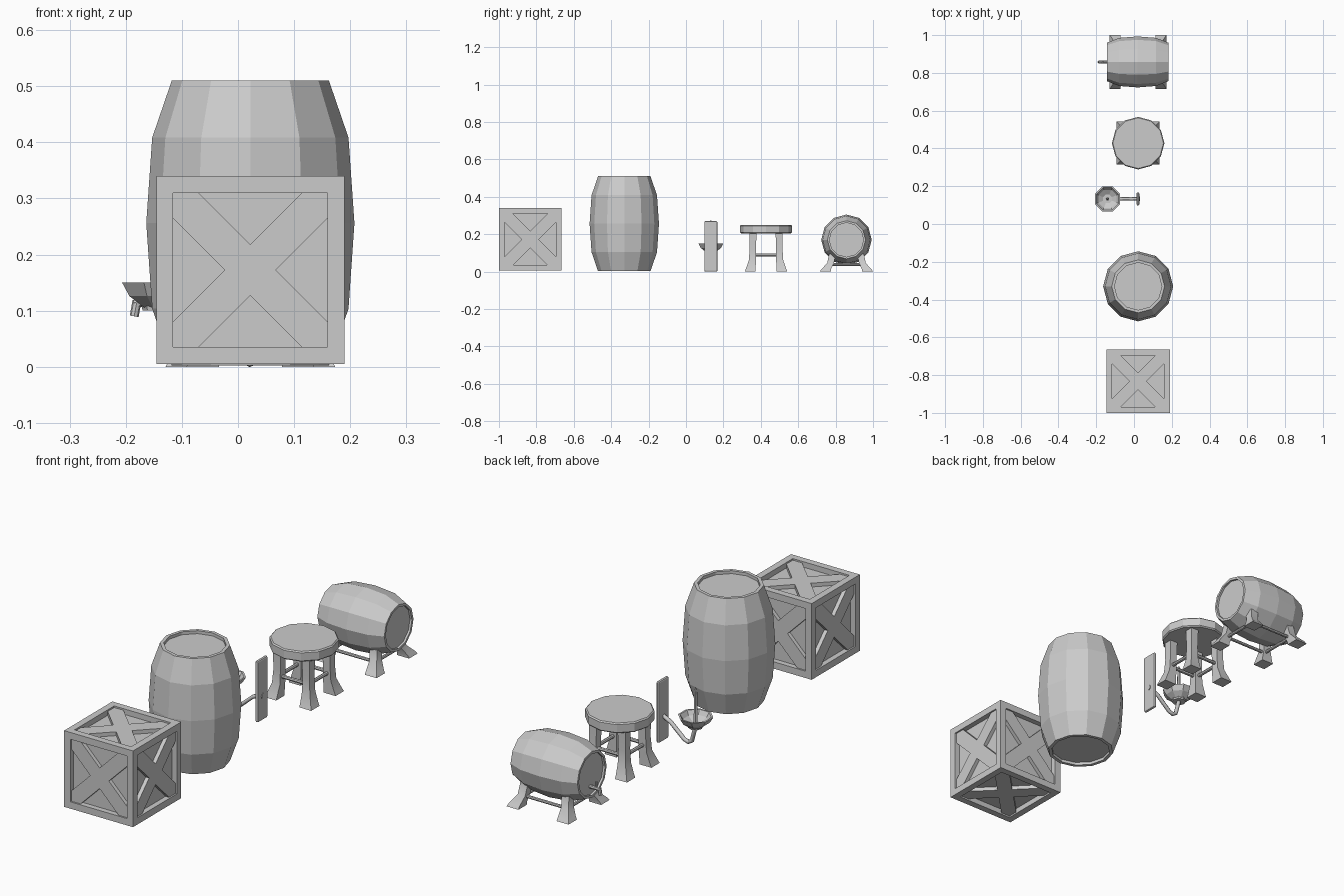
import bpy, bmesh
from math import cos, sin, pi, radians
from mathutils import Matrix, Vector

if "Cube" in bpy.data.objects:
    bpy.data.objects.remove(bpy.data.objects["Cube"])

CX = 0.022  # shared centre line of all props


def finish(name, bm, smooth=None, mat=Matrix()):
    bmesh.ops.transform(bm, matrix=mat, verts=bm.verts)
    bmesh.ops.recalc_face_normals(bm, faces=bm.faces)
    me = bpy.data.meshes.new(name)
    bm.to_mesh(me)
    bm.free()
    ob = bpy.data.objects.new(name, me)
    bpy.context.collection.objects.link(ob)
    if smooth:
        bpy.ops.object.select_all(action='DESELECT')
        ob.select_set(True)
        bpy.context.view_layer.objects.active = ob
        bpy.ops.object.shade_smooth_by_angle(angle=radians(smooth))
    return ob


def loft(name, rings, smooth=None, mat=Matrix()):
    bm = bmesh.new()
    loops = [[bm.verts.new(p) for p in r] for r in rings]
    n = len(loops[0])
    for a, b in zip(loops, loops[1:]):
        for i in range(n):
            j = (i + 1) % n
            bm.faces.new((a[i], a[j], b[j], b[i]))
    bm.faces.new(loops[0])
    bm.faces.new(loops[-1])
    return finish(name, bm, smooth, mat)


def lathe(name, profile, n, mat, turn=0.0):
    return loft(name, [[(r * cos(2 * pi * i / n + turn), r * sin(2 * pi * i / n + turn), z)
                        for i in range(n)] for r, z in profile], mat=mat)


def box(name, centre, size):
    bm = bmesh.new()
    bmesh.ops.create_cube(bm, size=1)
    return finish(name, bm, mat=Matrix.Translation(centre) @ Matrix.Diagonal((*size, 1)))


def rod(name, a, b, r, n=8):
    a, b = Vector(a), Vector(b)
    d = b - a
    return lathe(name, [(r, 0), (r, d.length)], n,
                 Matrix.Translation(a) @ d.to_track_quat('Z', 'Y').to_matrix().to_4x4())


def barrel_profile(r, length):
    h = length / 2
    side = [(0.755 * r, -h), (0.943 * r, -0.6 * h), (r, 0), (0.943 * r, 0.6 * h), (0.755 * r, h)]
    lip, dip = 0.675 * r, h - 0.07 * r
    return [(lip, -dip), (lip, -h)] + side + [(lip, h), (lip, dip)]


def legs(name, cx, cy, sections):
    # sections: x offset, y offset, z, half width
    for sx in (-1, 1):
        for sy in (-1, 1):
            rings = [[(cx + sx * (x + u * w), cy + sy * (y + v * w), z)
                      for u, v in ((-1, -1), (1, -1), (1, 1), (-1, 1))] for x, y, z, w in sections]
            loft(name, rings, smooth=40)


def rungs(name, cx, cy, dx, dy, z, r):
    for s in (-1, 1):
        rod(name, (cx - dx, cy + s * dy, z), (cx + dx, cy + s * dy, z), r)
        rod(name, (cx + s * dx, cy - dy, z), (cx + s * dx, cy + dy, z), r)


# Crate: core, edge frame, crossed boards
C, H, B = Vector((CX, -0.8325, 0.1725)), 0.1675, 0.03
box("crate_panels", C, (2 * (H - 0.024),) * 3)
for axis in range(3):
    for s in (-1, 1):
        for t in (-1, 1):
            size = [B, B, B]
            size[axis] = 2 * H
            off = Vector((0, 0, 0))
            off[(axis + 1) % 3] = s * (H - B / 2)
            off[(axis + 2) % 3] = t * (H - B / 2)
            box("crate_frame_bar", C + off, size)
L, W = 0.2, 0.032
cross = []
for k in range(4):
    q = Matrix.Rotation(pi / 4 + k * pi / 2, 2)
    cross += [q @ Vector(p) for p in ((L, -W), (L, W), (W, W))]
for rot in ([Matrix.Rotation(k * pi / 2, 4, 'X') for k in range(4)]
            + [Matrix.Rotation(s * pi / 2, 4, 'Y') for s in (-1, 1)]):
    loft("crate_cross", [[(p.x, p.y, z) for p in cross] for z in (H - 0.027, H - 0.007)],
         mat=Matrix.Translation(C) @ rot)

# Standing barrel
lathe("barrel", barrel_profile(0.1855, 0.508), 12, Matrix.Translation((CX, -0.33, 0.256)))

# Candle sconce: wall plate, screw, arm, dish, spike
SY = 0.133
plate = box("sconce_plate", (0.021, SY, 0.135), (0.014, 0.07, 0.27))
bev = plate.modifiers.new("round_corners", 'BEVEL')
bev.width, bev.segments = 0.006, 2
rod("sconce_screw", (0.026, SY, 0.107), (0.031, SY, 0.107), 0.012)
cu = bpy.data.curves.new("sconce_arm", 'CURVE')
cu.dimensions, cu.bevel_depth, cu.bevel_resolution, cu.use_fill_caps = '3D', 0.009, 1, True
path = [(0.02, 0.11), (-0.02, 0.09), (-0.085, 0.033), (-0.105, 0.026), (-0.122, 0.036), (-0.14, 0.105)]
sp = cu.splines.new('POLY')
sp.points.add(len(path) - 1)
for p, (x, z) in zip(sp.points, path):
    p.co = (x, SY, z, 1)
bpy.context.collection.objects.link(bpy.data.objects.new("sconce_arm", cu))
at = Matrix.Translation((-0.14, SY, 0))
lathe("sconce_dish", [(0.03, 0.106), (0.058, 0.126), (0.072, 0.15), (0.064, 0.15),
                      (0.052, 0.131), (0.025, 0.115)], 8, at, pi / 8)
lathe("sconce_dish_base", [(0.03, 0.1), (0.032, 0.109)], 8, at)
lathe("sconce_spike", [(0.009, 0.11), (0.007, 0.26), (0.001, 0.276)], 6, at)

# Stool: round seat, flared legs, rungs
TY = 0.428
lathe("stool_seat", [(0.134, 0.205), (0.139, 0.21), (0.139, 0.245), (0.134, 0.25)], 12,
      Matrix.Translation((CX, TY, 0)))
legs("stool_leg", CX, TY, [(0.085, 0.085, 0, 0.029), (0.082, 0.082, 0.015, 0.026),
                           (0.073, 0.073, 0.06, 0.019), (0.071, 0.071, 0.12, 0.017),
                           (0.07, 0.07, 0.207, 0.019)])
rungs("stool_rung", CX, TY, 0.072, 0.072, 0.09, 0.008)

# Keg on its stand, with tap
KY = 0.858
lathe("keg", barrel_profile(0.135, 0.325), 12,
      Matrix.Translation((CX - 0.003, KY, 0.17)) @ Matrix.Rotation(pi / 2, 4, 'Y'))
legs("keg_stand_leg", CX, KY, [(0.122, 0.113, 0, 0.029), (0.119, 0.109, 0.012, 0.026),
                               (0.106, 0.085, 0.045, 0.018), (0.1, 0.075, 0.095, 0.018)])
rungs("keg_stand_rung", CX, KY, 0.105, 0.085, 0.038, 0.007)
rod("keg_tap", (-0.12, KY, 0.115), (-0.185, KY, 0.115), 0.008)
rod("keg_tap_spout", (-0.18, KY, 0.118), (-0.185, KY, 0.09), 0.008)
rod("keg_tap_handle", (-0.165, KY, 0.115), (-0.165, KY, 0.145), 0.005)
